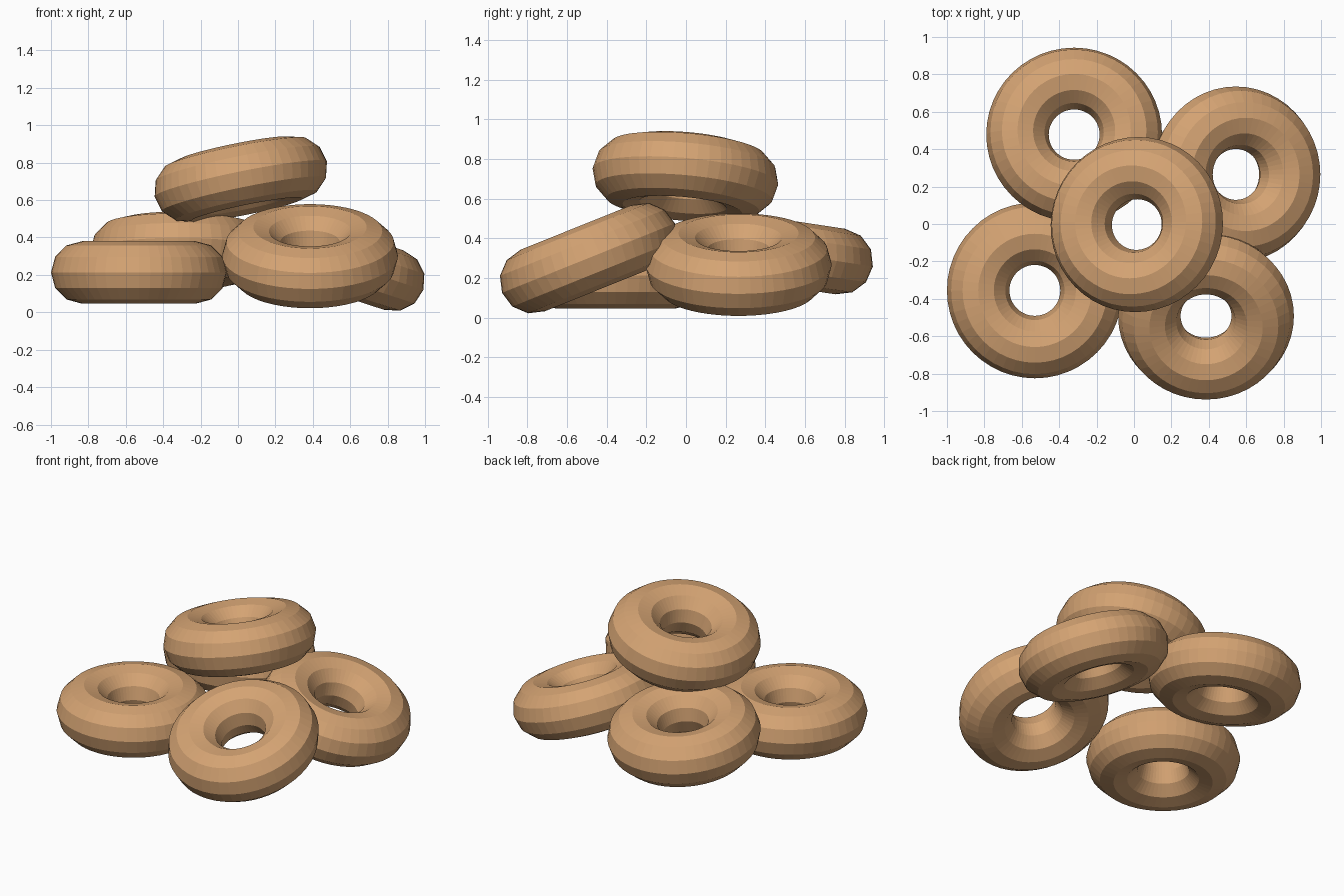
import bpy
from math import radians

cube = bpy.data.objects.get("Cube")
if cube:
    bpy.data.objects.remove(cube, do_unlink=True)

# Baked dough colour
dough = bpy.data.materials.new("golden_dough")
dough.use_nodes = True
colour = (0.658, 0.366, 0.171, 1)
dough.diffuse_color = colour
dough.node_tree.nodes["Principled BSDF"].inputs["Base Color"].default_value = colour


def ring(name, location, tilt_x=0, tilt_y=0):
    """Add one faceted dough ring, tilted in degrees."""
    bpy.ops.mesh.primitive_torus_add(
        major_radius=0.303, minor_radius=0.167,
        major_segments=48, minor_segments=12,
        location=location, rotation=(radians(tilt_x), radians(tilt_y), 0))
    obj = bpy.context.object
    obj.name = name
    obj.data.materials.append(dough)


# Bottom layer: one lies flat, three lean on their neighbours
ring("flat_ring", (-0.53, -0.355, 0.213))
ring("front_leaning_ring", (0.385, -0.492, 0.30), tilt_x=21.9)
ring("side_leaning_ring", (0.545, 0.265, 0.267), tilt_y=18.3)
ring("back_leaning_ring", (-0.32, 0.478, 0.328), tilt_x=-8.6)

# Ring resting on top of the pile
ring("top_ring", (0.015, -0.003, 0.712), tilt_x=-5, tilt_y=-11.5)
